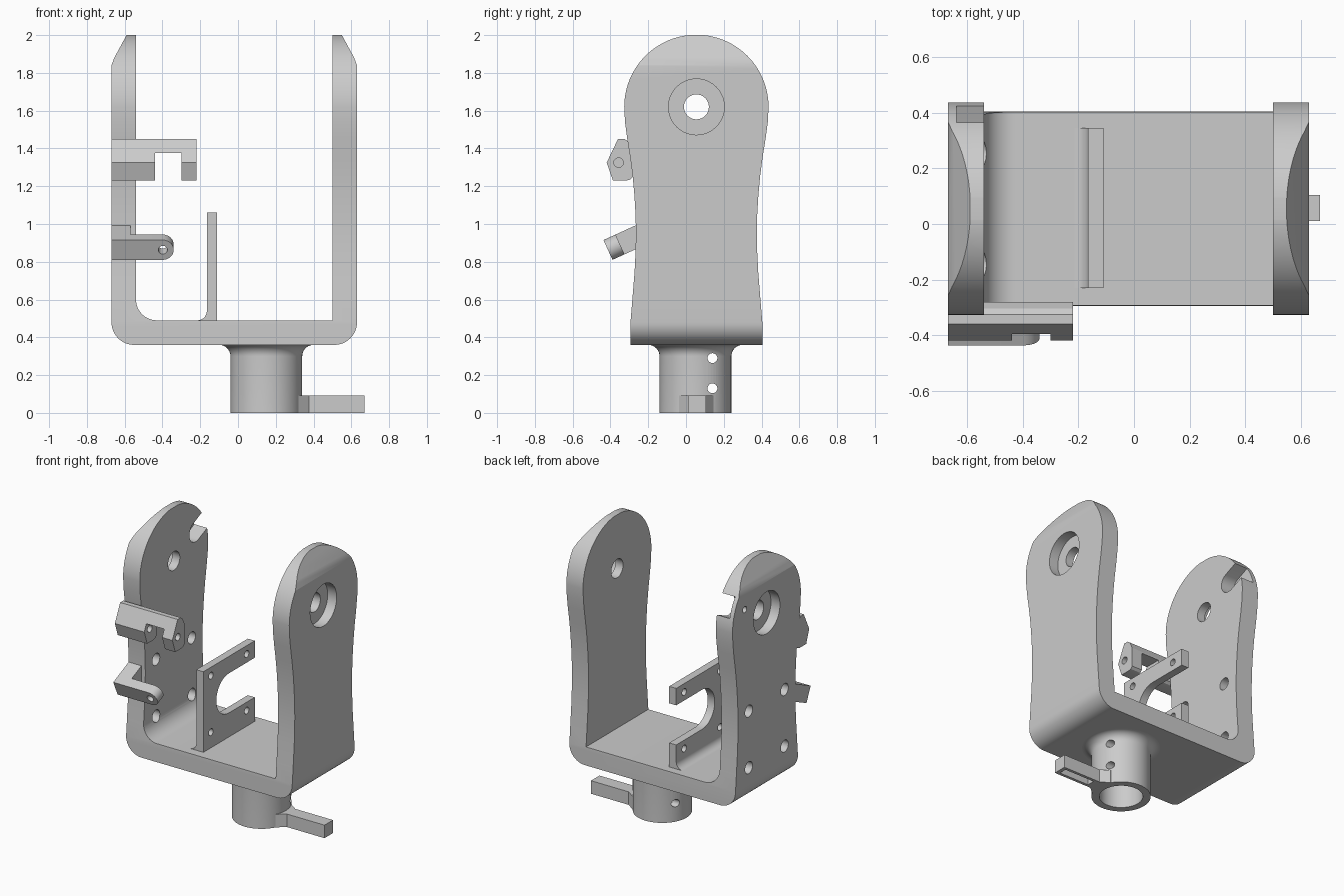
import bpy, bmesh
from math import sin, cos, pi, radians
from mathutils import Vector

if "Cube" in bpy.data.objects:
    bpy.data.objects.remove(bpy.data.objects["Cube"])

CY = 0.055                      # y of the pivot axis
X, Y, Z = Vector((1, 0, 0)), Vector((0, 1, 0)), Vector((0, 0, 1))


def prism(name, pts, a, b, u, v, w, origin=(0, 0, 0)):
    """Extrude the outline pts (in axes u, v) from a to b along axis w."""
    bm = bmesh.new()
    o = Vector(origin)
    low = [bm.verts.new(o + u * p + v * q + w * a) for p, q in pts]
    top = [bm.verts.new(o + u * p + v * q + w * b) for p, q in pts]
    n = len(pts)
    bm.faces.new(low)
    bm.faces.new(top)
    for i in range(n):
        j = (i + 1) % n
        bm.faces.new((low[i], low[j], top[j], top[i]))
    return finish(name, bm)


def finish(name, bm):
    bmesh.ops.recalc_face_normals(bm, faces=bm.faces)
    me = bpy.data.meshes.new(name)
    bm.to_mesh(me)
    bm.free()
    ob = bpy.data.objects.new(name, me)
    bpy.context.collection.objects.link(ob)
    return ob


def arc(cx, cy, r, a0, a1, n=12):
    return [(cx + r * cos(radians(a0 + (a1 - a0) * i / n)),
             cy + r * sin(radians(a0 + (a1 - a0) * i / n))) for i in range(n + 1)]


def rect(a0, b0, a1, b1):
    return [(a0, b0), (a1, b0), (a1, b1), (a0, b1)]


def along_x(name, pts, a, b):
    return prism(name, pts, a, b, Y, Z, X)


def along_y(name, pts, a, b):
    return prism(name, pts, a, b, X, Z, Y)


def along_z(name, pts, a, b):
    return prism(name, pts, a, b, X, Y, Z)


def hole_x(y, z, r, a, b):
    return along_x("cutter", arc(y, z, r, 0, 360, 40)[:-1], a, b)


def boolean(ob, cutters, op='DIFFERENCE'):
    bpy.context.view_layer.objects.active = ob
    for c in cutters:
        c.hide_render = True
        m = ob.modifiers.new("cut", 'BOOLEAN')
        m.operation, m.object, m.solver = op, c, 'EXACT'
        bpy.ops.object.modifier_apply(modifier=m.name)
        bpy.data.objects.remove(c, do_unlink=True)


# Fork: U section along y, trimmed by the waisted side outline
section = (arc(-0.55, 0.48, 0.12, 180, 270) + arc(0.51, 0.48, 0.12, 270, 360)
           + [(0.63, 1.84), (0.615, 1.88), (0.55, 2.0), (0.50, 2.0), (0.50, 0.49)]
           + arc(-0.43, 0.60, 0.11, 270, 180)
           + [(-0.54, 2.0), (-0.59, 2.0), (-0.655, 1.88), (-0.67, 1.84)])
fork = along_y("fork", section, -0.6, 0.6)
half = [(0.30, 0.35), (0.48, 0.349), (0.60, 0.339), (0.75, 0.327), (0.85, 0.322), (0.95, 0.32),
        (1.05, 0.322), (1.15, 0.328), (1.25, 0.337), (1.35, 0.35), (1.45, 0.366), (1.54, 0.378)]
outline = ([(CY + h, z) for z, h in half] + arc(CY, 1.62, 0.382, 0, 180, 56)
           + [(CY - h, z) for z, h in reversed(half)])
boolean(fork, [along_x("trim", outline, -1, 1)], 'INTERSECT')
# bring both plate corners to the outer rounding first, then bore pivots and mounting holes
cuts = [hole_x(CY, 1.62, 0.066, -1, 1),
        hole_x(CY, 1.62, 0.148, -0.8, -0.60),
        hole_x(CY, 1.62, 0.148, 0.56, 0.8)]
cuts += [hole_x(CY + s * 0.2, z, 0.042, -0.8, -0.40) for s in (-1, 1) for z in (0.60, 1.0)]
# Sensor pocket in the inner face of the left arm
d, e = Vector((cos(radians(24)), sin(radians(24)))), Vector((-sin(radians(24)), cos(radians(24))))
c0 = Vector((0.30, 1.735))
pocket = [tuple(c0 + d * p + e * q) for p, q in arc(0, 0, 0.072, 90, 270, 16) + [(0.3, -0.072), (0.3, 0.072)]]
cuts += [along_x("cutter", pocket, -0.64, -0.4), hole_x(0.30, 1.735, 0.022, -0.8, -0.4)]
boolean(fork, cuts)

# Motor plate: C-shaped, open towards the back
ym, zm = CY, 0.80
plate_pts = ([(-0.23, 0.48), (0.345, 0.48), (0.345, zm - 0.14)]
             + arc(ym, zm, 0.14, 270, 90, 24) + [(0.345, zm + 0.14), (0.345, 1.06), (-0.23, 1.06)])
plate = along_x("motor_plate", plate_pts, -0.165, -0.11)
boolean(plate, [hole_x(ym + s * 0.2, zm + t * 0.2, 0.024, -0.3, 0) for s in (-1, 1) for t in (-1, 1)])
along_y("motor_plate_fillet",
        arc(-0.215, 0.54, 0.05, 270, 360) + [(-0.15, 0.54), (-0.15, 0.48), (-0.215, 0.48)], -0.23, 0.345)

# Upper cable clip
clip = along_x("upper_clip", [(-0.36, 1.45), (-0.325, 1.45), (-0.305, 1.435), (-0.28, 1.385), (-0.28, 1.25),
                              (-0.295, 1.235), (-0.315, 1.23), (-0.387, 1.23), (-0.42, 1.325)], -0.67, -0.22)
boolean(clip, [along_y("cutter", rect(-0.44, 1.1, -0.30, 1.375), -0.6, 0),
               hole_x(-0.357, 1.325, 0.025, -0.55, 0)])

# Lower clip: sloping stem with a round-ended finger
u, v = Vector((0, 0.91, 0.415)).normalized(), Vector((0, 0.415, -0.91)).normalized()
P = (0, -0.437, 0.915)
prism("lower_clip_stem", rect(-0.67, 0, -0.57, 0.115), 0, 0.20, X, v, u, P)
finger = prism("lower_clip_finger", [(-0.58, 0.115), (-0.58, 0)] + arc(-0.398, 0.0575, 0.0575, -90, 90, 20),
               0, 0.07, X, v, u, P)
boolean(finger, [prism("cutter", arc(-0.398, 0.0575, 0.024, 0, 360, 28)[:-1], -0.2, 0.3, X, v, u, P)])

# Hollow socket: lathed ring flaring into the fork
bm = bmesh.new()
prof = [(0.14, 0.37), (0.14, 0), (0.19, 0)] + arc(0.25, 0.30, 0.06, 180, 90, 10) + [(0.25, 0.37)]
N = 72
rings = [[bm.verts.new((0.15 + r * cos(2 * pi * i / N), 0.05 + r * sin(2 * pi * i / N), z))
          for r, z in prof] for i in range(N)]
for i in range(N):
    p, q = rings[i], rings[(i + 1) % N]
    for k in range(len(prof)):
        m = (k + 1) % len(prof)
        bm.faces.new((p[k], p[m], q[m], q[k]))
socket = finish("socket", bm)
boolean(socket, [hole_x(0.14, z, 0.026, -0.5, 0.8) for z in (0.13, 0.29)])

# Stop lever with flared root and a recess underneath
lever = along_z("stop_lever", [(0.30, -0.037), (0.318, -0.037), (0.375, 0.01), (0.67, 0.01), (0.67, 0.105),
                               (0.375, 0.105), (0.318, 0.145), (0.30, 0.145)], 0, 0.092)
boolean(lever, [along_z("cutter", rect(0.41, 0.03, 0.645, 0.085), -0.1, 0.06)])

# Smooth curved faces, keep edges sharp
for ob in bpy.context.scene.objects:
    ob.select_set(True)
    bpy.context.view_layer.objects.active = ob
bpy.ops.object.shade_smooth_by_angle(angle=radians(25))
